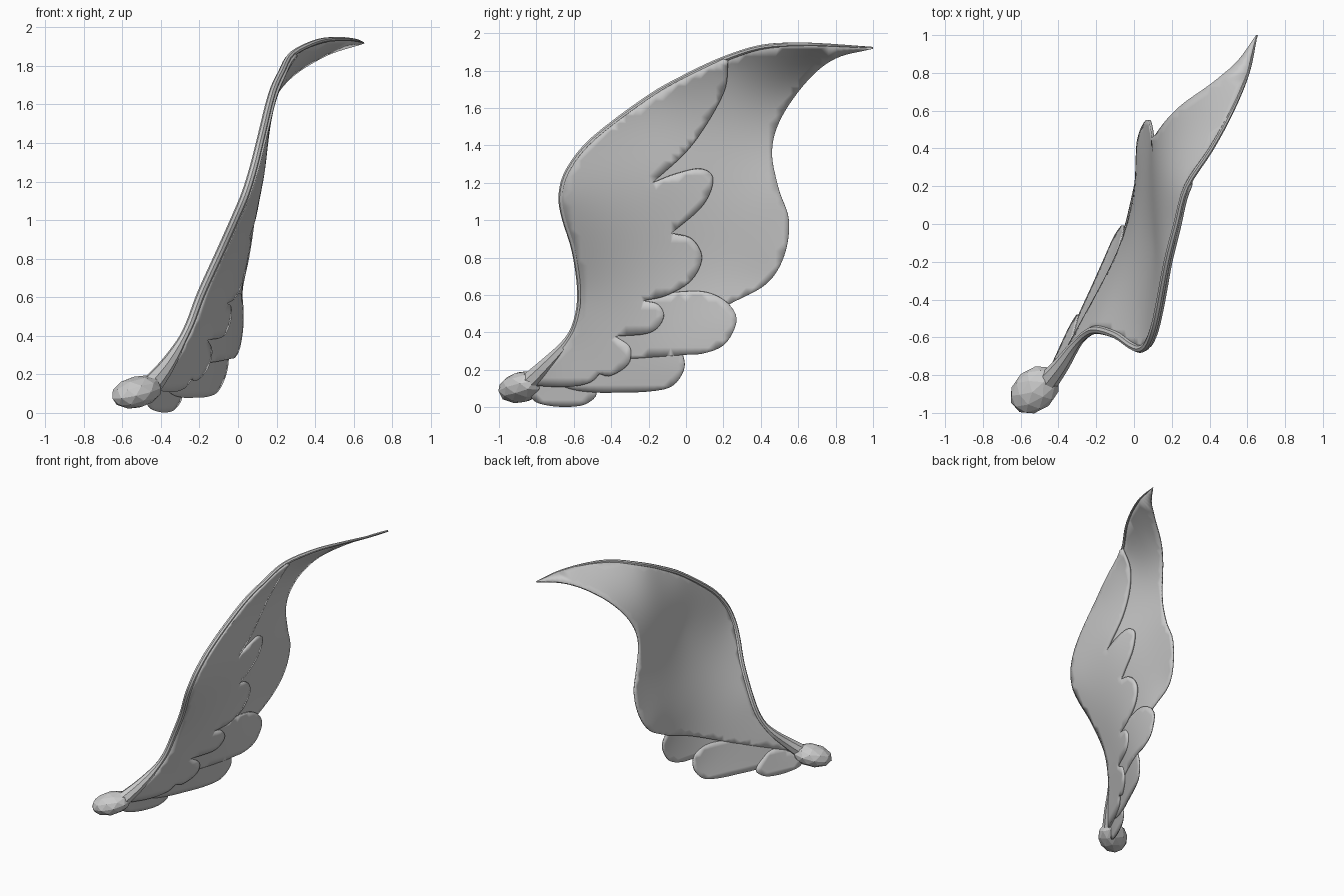
import bpy, bmesh, math
from mathutils import Vector, geometry

if "Cube" in bpy.data.objects:
    bpy.data.objects.remove(bpy.data.objects["Cube"])

# Leading edge of the wing (x, y, z), root to tip
LEAD = [(-.46, -.84, .13), (-.38, -.74, .23), (-.31, -.64, .34), (-.25, -.58, .46), (-.19, -.56, .62),
        (-.09, -.59, .84), (-.01, -.645, 1.02), (.04, -.66, 1.14), (.08, -.62, 1.27), (.12, -.49, 1.43),
        (.175, -.2, 1.65), (.225, .0, 1.765), (.28, .2, 1.86), (.41, .4, 1.925), (.52, .6, 1.94),
        (.605, .8, 1.935), (.65, .995, 1.922)]
# Further points (x, y, z) that the curved wing surface passes through
BODY = [(.48, .8, 1.87), (.28, .65, 1.75), (.145, .5, 1.55), (.105, .46, 1.37), (.095, .5, 1.15),
        (.08, .55, 1.0), (.05, .52, .8), (.02, .43, .66), (.01, .25, .45), (-.08, -.04, .2),
        (-.31, -.5, .06), (-.42, -.72, .02), (.11, -.1, 1.25), (.05, .0, .95), (.0, .05, .68)]


def tps(points, smooth=.0015):
    """Thin-plate surface x = f(y, z) through the given points."""
    def u(a, b, c, d):
        r2 = (a - c) ** 2 + (b - d) ** 2
        return .5 * r2 * math.log(r2) if r2 > 1e-12 else 0
    n = len(points)
    rows = []
    for i, (x, y, z) in enumerate(points):
        k = [u(y, z, q[1], q[2]) for q in points]
        k[i] += smooth
        rows.append(k + [1, y, z, x])
    for col in range(3):
        rows.append([(1, p[1], p[2])[col] for p in points] + [0, 0, 0, 0])
    m = n + 3
    for c in range(m):
        p = max(range(c, m), key=lambda r: abs(rows[r][c]))
        rows[c], rows[p] = rows[p], rows[c]
        for r in range(m):
            if r != c and rows[r][c]:
                f = rows[r][c] / rows[c][c]
                rows[r] = [a - f * b for a, b in zip(rows[r], rows[c])]
    w = [rows[i][m] / rows[i][i] for i in range(m)]
    return lambda y, z: (sum(w[i] * u(y, z, q[1], q[2]) for i, q in enumerate(points))
                         + w[n] + w[n + 1] * y + w[n + 2] * z)


surf = tps(LEAD + BODY)


def spline(pts, steps=6):
    """Catmull-Rom curve through the points."""
    p = [Vector(q) for q in pts]
    p = [2 * p[0] - p[1]] + p + [2 * p[-1] - p[-2]]
    out = []
    for a, b, c, d in zip(p, p[1:], p[2:], p[3:]):
        for s in range(steps):
            t = s / steps
            out.append(.5 * (2 * b + (c - a) * t + (2 * a - 5 * b + 4 * c - d) * t * t
                             + (3 * b - a - 3 * c + d) * t ** 3))
    return out + [p[-2]]


def smooth(obj):
    bpy.ops.object.select_all(action='DESELECT')
    obj.select_set(True)
    bpy.context.view_layer.objects.active = obj
    bpy.ops.object.shade_smooth_by_angle(angle=math.radians(40))


def sheet(name, runs, dx, thick):
    """Curved panel: fill a (y, z) outline made of smooth runs, bend it onto the wing surface."""
    loop = []
    for run in runs:
        for v in spline(run):
            if all((v - q).length > .004 for q in loop):
                loop.append(v)
    n = len(loop)
    step = .04
    grid = [Vector((-1 + i * step, j * step)) for i in range(51) for j in range(50)]
    grid = [g for g in grid if min((g - q).length for q in loop) > .02]
    verts, _, faces, *_ = geometry.delaunay_2d_cdt(
        loop + grid, [(i, (i + 1) % n) for i in range(n)], [], 1, 1e-5)
    bm = bmesh.new()
    vs = [bm.verts.new((surf(v.x, v.y) + dx, v.x, v.y)) for v in verts]
    for f in faces:
        bm.faces.new([vs[i] for i in f])
    bmesh.ops.delete(bm, geom=[v for v in bm.verts if not v.link_faces], context='VERTS')
    me = bpy.data.meshes.new(name)
    bm.to_mesh(me)
    bm.free()
    ob = bpy.data.objects.new(name, me)
    bpy.context.collection.objects.link(ob)
    mod = ob.modifiers.new("thickness", 'SOLIDIFY')
    mod.thickness, mod.offset = thick, 0
    smooth(ob)


lead2d = [(y, z) for _, y, z in LEAD]

# Main membrane
sheet("main_wing_panel", [
    lead2d,
    [(1, 1.922), (.8, 1.87), (.65, 1.75), (.51, 1.55), (.46, 1.37), (.495, 1.17), (.55, 1.0),
     (.525, .81), (.43, .66), (.23, .55)],
    [(.23, .55), (0, .47), (-.3, .34), (-.6, .22), (-.84, .13)]], 0, .014)

# Scalloped covert layer on the outer side
sheet("covert_layer", [
    lead2d[:13],
    [(.225, 1.855), (.2, 1.68), (.03, 1.4), (-.18, 1.2)],
    [(-.18, 1.2), (-.05, 1.25), (.08, 1.275), (.145, 1.22), (.09, 1.08), (-.08, .93)],
    [(-.08, .93), (.03, .9), (.085, .8), (.03, .68), (-.1, .6), (-.23, .57)],
    [(-.23, .57), (-.15, .55), (-.12, .48), (-.19, .4), (-.38, .38)],
    [(-.38, .38), (-.3, .32), (-.31, .23), (-.4, .17), (-.46, .18)],
    [(-.46, .18), (-.52, .13), (-.65, .11), (-.84, .12)]], .02, .018)

# Three rounded lower feathers
FEATHERS = [
    [(-.6, .3), (-.4, .5), (-.2, .59), (0, .62), (.13, .61), (.23, .55), (.27, .46), (.21, .34),
     (.1, .29), (-.02, .28), (-.3, .26), (-.5, .25), (-.6, .3)],
    [(-.76, .16), (-.5, .3), (-.2, .36), (-.05, .32), (-.01, .25), (-.02, .18), (-.08, .11),
     (-.2, .085), (-.35, .08), (-.48, .08), (-.62, .1), (-.76, .16)],
    [(-.84, .1), (-.65, .2), (-.52, .13), (-.48, .07), (-.53, .02), (-.61, .004), (-.72, .008),
     (-.81, .035), (-.84, .1)]]
for i, outline in enumerate(FEATHERS):
    sheet(f"lower_feather_{i + 1}", [outline], .012 - .005 * i, .01)

# Rounded rim along the leading edge, tapering to the tip
cu = bpy.data.curves.new("leading_edge_rim", 'CURVE')
cu.dimensions = '3D'
cu.bevel_depth, cu.bevel_resolution, cu.use_fill_caps = 1, 2, True
path = spline(LEAD, 4)
sp = cu.splines.new('POLY')
sp.points.add(len(path) - 1)
for i, (pt, v) in enumerate(zip(sp.points, path)):
    t = i / (len(path) - 1)
    pt.co = (*v, 1)
    pt.radius = .003 + .019 * (1 - t ** 4) + .035 * max(0, 1 - t / .15)
rim = bpy.data.objects.new("leading_edge_rim", cu)
bpy.context.collection.objects.link(rim)
bpy.ops.object.select_all(action='DESELECT')
rim.select_set(True)
bpy.context.view_layer.objects.active = rim
bpy.ops.object.convert(target='MESH')
smooth(bpy.context.object)

# Faceted root knob
bpy.ops.mesh.primitive_ico_sphere_add(subdivisions=2, radius=1, location=(-.525, -.878, .108))
knob = bpy.context.object
knob.name = "root_knob"
knob.scale = (.15, .112, .082)
knob.rotation_euler = Vector((.7, .62, .22)).to_track_quat('X', 'Z').to_euler()
